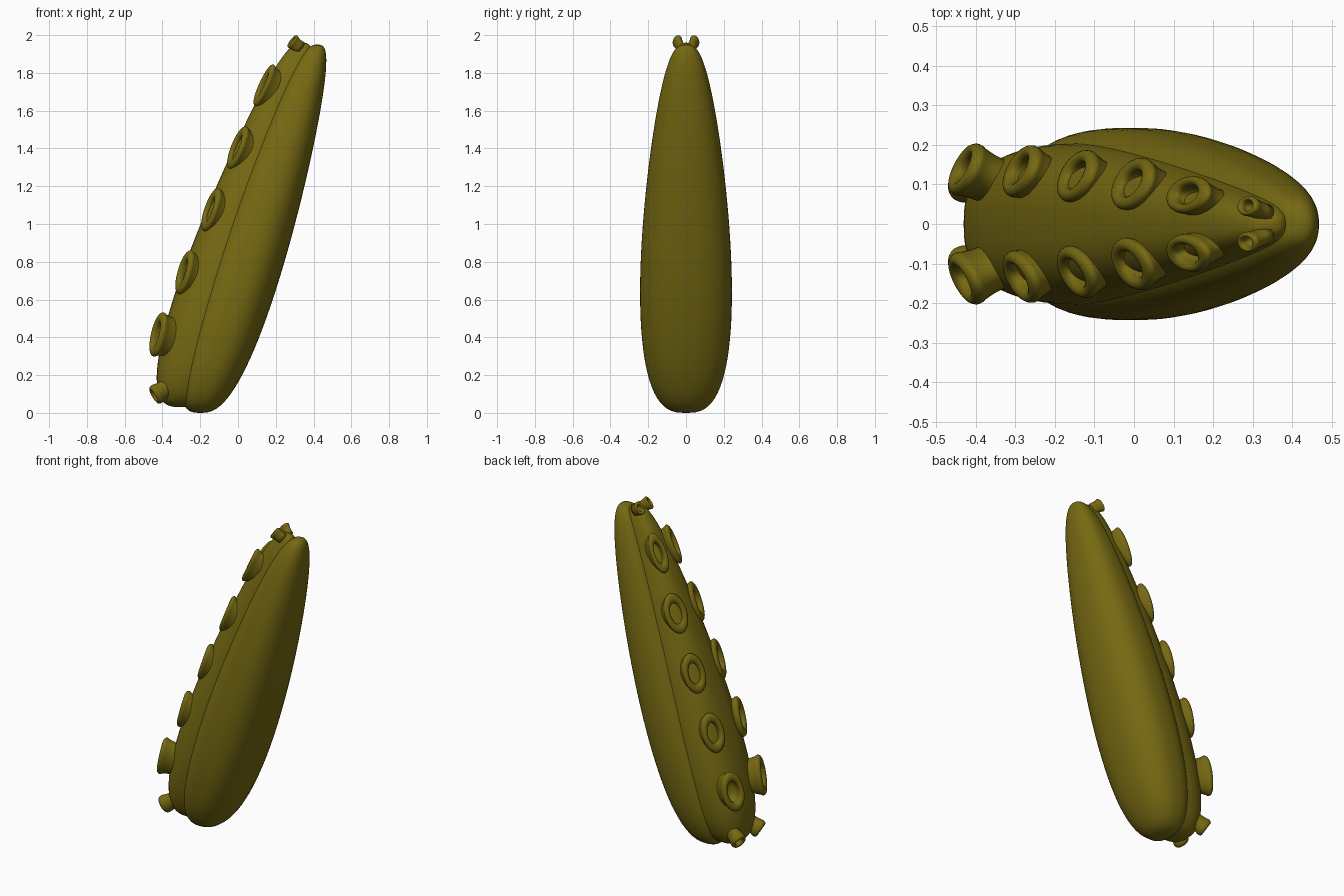
import bpy, bmesh, math
from math import sin, cos, pi, tau
from mathutils import Vector, Matrix

default_cube = bpy.data.objects.get("Cube")
if default_cube:
    bpy.data.objects.remove(default_cube)

olive = bpy.data.materials.new("olive_skin")
olive.use_nodes = True
olive.diffuse_color = (0.18, 0.14, 0.006, 1)
shader = olive.node_tree.nodes["Principled BSDF"]
shader.inputs["Base Color"].default_value = olive.diffuse_color


def loft(name, rings, frame=Matrix()):
    """Skin a list of point rings, close both ends and shade smooth."""
    bm = bmesh.new()
    rows = [[bm.verts.new(frame @ Vector(point)) for point in ring] for ring in rings]
    for lower, upper in zip(rows, rows[1:]):
        for i in range(len(lower)):
            bm.faces.new((lower[i - 1], lower[i], upper[i], upper[i - 1]))
    bm.faces.new(rows[0])
    bm.faces.new(rows[-1])
    bmesh.ops.recalc_face_normals(bm, faces=bm.faces)
    for face in bm.faces:
        face.smooth = True
    mesh = bpy.data.meshes.new(name)
    bm.to_mesh(mesh)
    bm.free()
    mesh.materials.append(olive)
    part = bpy.data.objects.new(name, mesh)
    bpy.context.collection.objects.link(part)


def signed_power(value, exponent):
    return math.copysign(abs(value) ** exponent, value)


def leaning_body(name, bottom, top, depth, depth_taper, width, width_taper,
                 squareness, sucker_side_squareness, rows=48, sides=56):
    """Tapered body of level slices along a line from bottom to top (x, z)."""
    rings = []
    for row in range(rows + 1):
        angle = pi * (row + 0.2) / (rows + 0.4)
        along = (1 - cos(angle)) / 2
        x, z = Vector(bottom).lerp(Vector(top), along)
        swell = sin(angle) ** 0.7
        half_depth = swell * (depth + depth_taper * cos(angle))
        half_width = swell * (width + width_taper * cos(angle))
        ring = []
        for side in range(sides):
            turn = tau * side / sides
            power = 2 / (squareness if cos(turn) > 0 else sucker_side_squareness)
            ring.append((x + half_depth * signed_power(cos(turn), power),
                         half_width * signed_power(sin(turn), power), z))
        rings.append(ring)
    loft(name, rings)


def sucker(name, centre, half_width, half_length, facing, height, sides=32, rim_steps=12):
    """Oval cup: stalk, rounded rim and sunken floor."""
    outline = [(0.9, -0.11), (0.85, -0.07), (0.88, -0.04)]
    for step in range(rim_steps + 1):
        turn = pi * (step / rim_steps * 1.3 - 0.2)
        outline.append((0.76 + 0.24 * cos(turn), 0.02 * sin(turn)))
    outline += [(0.48, -0.04), (0.1, -0.05)]
    normal = Vector(facing).normalized()
    axis = Vector((0.37, 0, 0.93))
    axis = (axis - normal * axis.dot(normal)).normalized()
    frame = Matrix((axis.cross(normal), axis, normal)).transposed().to_4x4()
    frame.translation = centre
    rings = []
    for radius, level in outline:
        rings.append([(radius * half_width * cos(tau * i / sides),
                       radius * half_length * sin(tau * i / sides),
                       level * height) for i in range(sides)])
    loft(name, rings, frame)


# Rounded back, and the flatter pad that carries the suckers
leaning_body("tentacle_back", bottom=(-0.2, 0), top=(0.42, 1.95), depth=0.185, depth_taper=0.05,
             width=0.23, width_taper=0.07, squareness=2.2, sucker_side_squareness=3)
leaning_body("sucker_pad", bottom=(-0.3, 0.03), top=(0.34, 1.96), depth=0.22, depth_taper=0.07,
             width=0.185, width_taper=0.08, squareness=2.6, sucker_side_squareness=2.6)

# Two mirrored rows of suckers, with a small one at each end
for side, label in ((1, "left"), (-1, "right")):
    for k in range(5):
        centre = (-0.42 + 0.14 * k, side * (0.137 - 0.004 * k * k), 0.415 + 0.33 * k)
        sucker(f"{label}_sucker_{k + 1}", centre, 0.05 if k == 4 else 0.07, 0.12,
               (-0.94, side * 0.42, 0.2 + 0.06 * k), height=1 - 0.06 * k)
    sucker(f"{label}_bottom_sucker", (-0.43, side * 0.1, 0.1), 0.045, 0.055,
           (-0.8, side * 0.25, -0.5), height=1)
    sucker(f"{label}_tip_sucker", (0.29, side * 0.045, 1.965), 0.026, 0.04,
           (-0.75, side * 0.3, 0.6), height=0.5)
